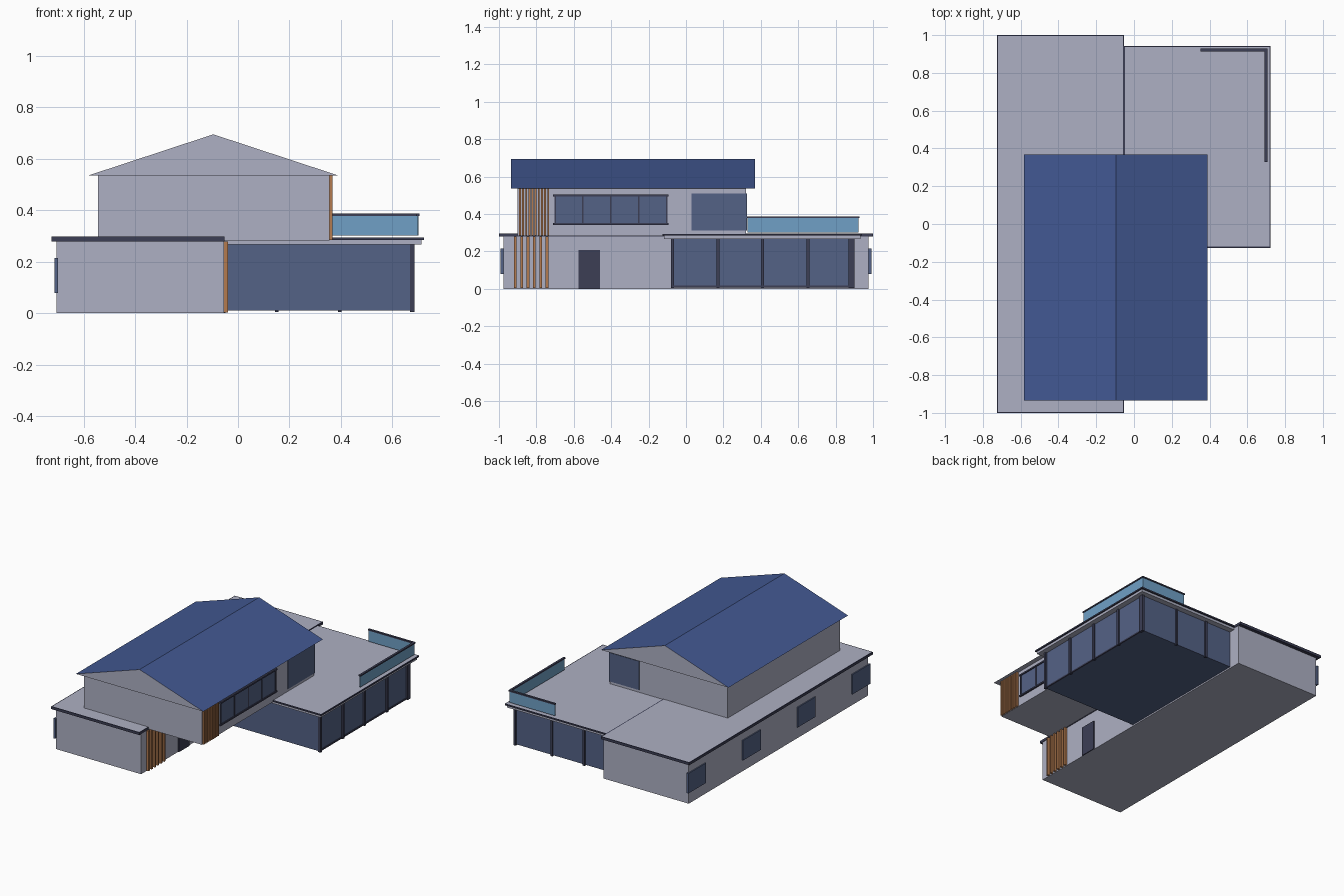
import bpy
import bmesh

if "Cube" in bpy.data.objects:
    bpy.data.objects.remove(bpy.data.objects["Cube"], do_unlink=True)


def material(name, rgb):
    lin = [((c / 255 + 0.055) / 1.055) ** 2.4 for c in rgb] + [1.0]
    m = bpy.data.materials.new(name)
    m.use_nodes = True
    m.diffuse_color = lin
    bsdf = next(n for n in m.node_tree.nodes if n.type == 'BSDF_PRINCIPLED')
    bsdf.inputs["Base Color"].default_value = lin
    return m


WALL = material("pale grey wall", (174, 176, 195))
TRIM = material("dark trim", (60, 62, 85))
GLASS = material("smoky blue glass", (84, 98, 134))
ROOF = material("blue roof", (66, 88, 146))
WOOD = material("wood", (180, 123, 80))
RAIL = material("light blue glass", (112, 160, 198))


def finish(bm, name, mats):
    bmesh.ops.recalc_face_normals(bm, faces=bm.faces)
    me = bpy.data.meshes.new(name)
    bm.to_mesh(me)
    bm.free()
    for m in mats:
        me.materials.append(m)
    ob = bpy.data.objects.new(name, me)
    bpy.context.collection.objects.link(ob)
    return ob


def box_mesh(x, y, z):
    bm = bmesh.new()
    bmesh.ops.create_cube(bm, size=1)
    for v in bm.verts:
        v.co = [r[0] if c < 0 else r[1] for c, r in zip(v.co, (x, y, z))]
    return bm


def box(name, x, y, z, mat):
    return finish(box_mesh(x, y, z), name, [mat])


def roof_slab(name, x, y, z):
    # Dark slab whose top face is inset in the wall colour
    bm = box_mesh(x, y, z)
    top = max(bm.faces, key=lambda f: f.calc_center_median().z)
    bmesh.ops.inset_individual(bm, faces=[top], thickness=0.008)
    top.material_index = 1
    finish(bm, name, [TRIM, WALL])


# Long ground-floor wing
box("long_wing", (-0.705, -0.055), (-0.977, 0.977), (0, 0.28), WALL)
roof_slab("long_wing_roof", (-0.725, -0.052), (-1, 1), (0.279, 0.297))
box("front_door", (-0.056, -0.048), (-0.575, -0.46), (0.0, 0.207), TRIM)
for i, y in enumerate((-0.895, -0.298, 0.298, 0.895)):
    box(f"side_window_{i}", (-0.713, -0.699), (y - 0.097, y + 0.097),
        (0.078, 0.215), GLASS)
for i in range(6):
    y = -0.913 + i * 0.034
    box(f"lower_slat_{i}", (-0.056, -0.038), (y - 0.007, y + 0.007),
        (0.003, 0.279), WOOD)

# Glazed wing with posts
box("glass_room", (-0.055, 0.675), (-0.078, 0.893), (0.01, 0.27), GLASS)
for i, y in enumerate((-0.073, 0.172, 0.408, 0.653)):
    box(f"side_post_{i}", (0.668, 0.686), (y - 0.008, y + 0.008),
        (0.004, 0.27), TRIM)
box("corner_post", (0.668, 0.686), (0.869, 0.902), (0.004, 0.27), TRIM)
for i, x in enumerate((0.15, 0.395)):
    box(f"back_post_{i}", (x - 0.007, x + 0.007), (0.885, 0.902),
        (0.004, 0.27), TRIM)
box("side_base_rail", (0.67, 0.68), (-0.08, 0.9), (0.008, 0.018), TRIM)
box("terrace_soffit", (-0.054, 0.714), (-0.117, 0.932), (0.267, 0.285), WALL)
roof_slab("terrace_floor", (-0.053, 0.723), (-0.126, 0.942), (0.284, 0.294))

# Terrace balustrade
box("side_balustrade", (0.695, 0.701), (0.33, 0.923), (0.302, 0.38), RAIL)
box("back_balustrade", (0.355, 0.701), (0.917, 0.923), (0.302, 0.38), RAIL)
box("side_handrail", (0.691, 0.706), (0.327, 0.928), (0.378, 0.387), TRIM)
box("back_handrail", (0.352, 0.706), (0.913, 0.928), (0.378, 0.387), TRIM)

# Upper storey
box("upper_storey", (-0.544, 0.355), (-0.9, 0.322), (0.283, 0.536), WALL)
for i in range(10):
    y = -0.888 + i * 0.0168
    box(f"upper_slat_{i}", (0.352, 0.367), (y - 0.005, y + 0.005),
        (0.285, 0.535), WOOD)
box("window_band", (0.35, 0.359), (-0.703, -0.1), (0.35, 0.498), GLASS)
for i, z in enumerate((0.347, 0.499)):
    box(f"window_band_rail_{i}", (0.35, 0.366), (-0.71, -0.094),
        (z - 0.005, z + 0.005), TRIM)
for i in range(5):
    y = -0.7 + i * 0.1492
    box(f"window_mullion_{i}", (0.35, 0.362), (y - 0.004, y + 0.004),
        (0.35, 0.498), TRIM)
box("corner_window_side", (0.35, 0.359), (0.03, 0.326), (0.312, 0.51), GLASS)
box("corner_window_back", (0.13, 0.359), (0.317, 0.327), (0.312, 0.51), GLASS)

# Gable roof: blue slopes, wall-coloured ends and soffit
bm = bmesh.new()
ends = [[bm.verts.new((x, y, z)) for x, z in
         ((-0.582, 0.535), (0.39, 0.535), (-0.096, 0.695))]
        for y in (-0.935, 0.368)]
for e in ends:
    bm.faces.new(e)
for i in range(3):
    j = (i + 1) % 3
    f = bm.faces.new((ends[0][i], ends[0][j], ends[1][j], ends[1][i]))
    f.material_index = 1 if i else 0
finish(bm, "gable_roof", [WALL, ROOF])
